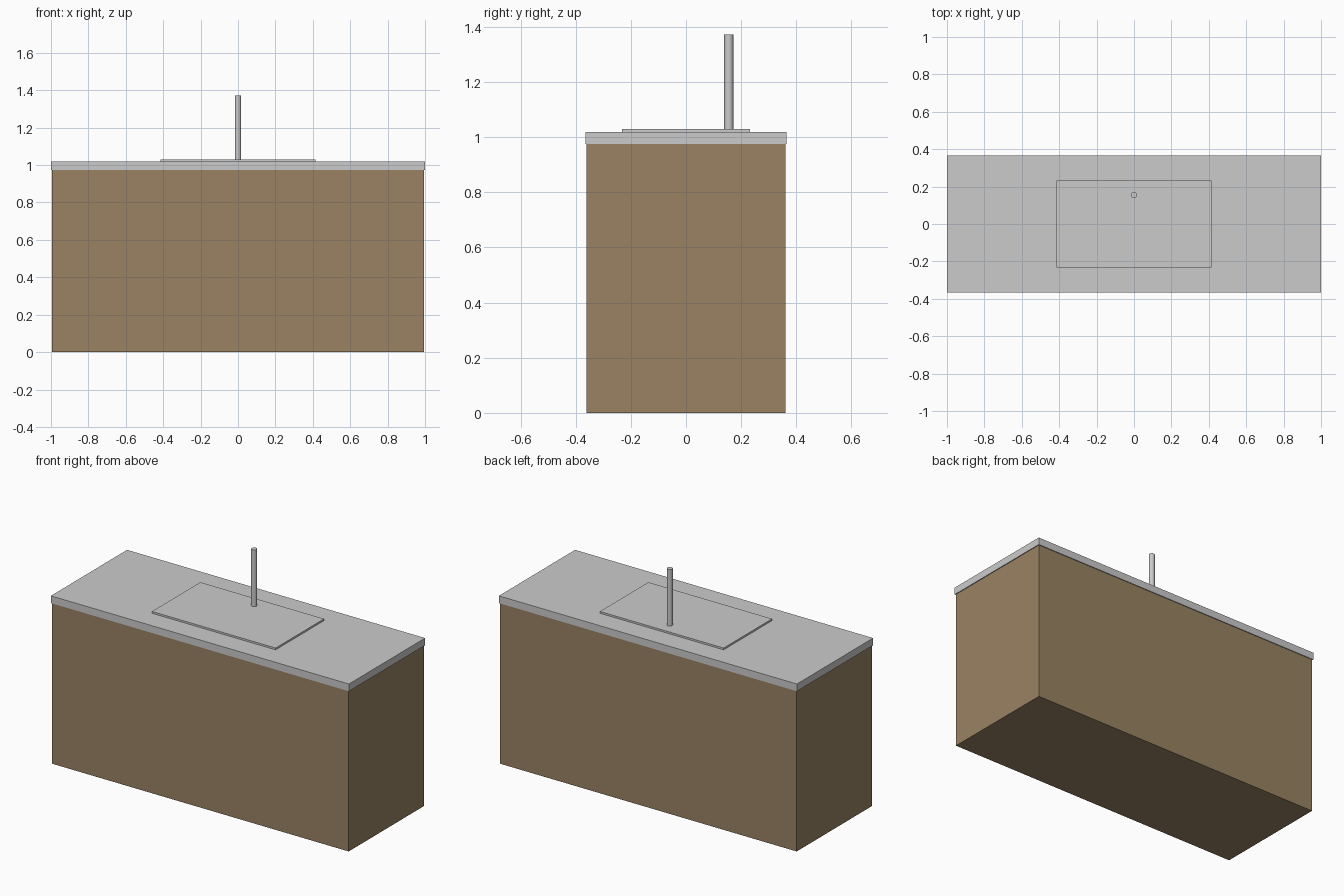
import bpy

if "Cube" in bpy.data.objects:
    bpy.data.objects.remove(bpy.data.objects["Cube"])

wood = bpy.data.materials.new("wood")
wood.diffuse_color = (0.32, 0.225, 0.125, 1)
wood.use_nodes = True
wood.node_tree.nodes["Principled BSDF"].inputs["Base Color"].default_value = wood.diffuse_color


def box(name, width, depth, z0, z1, mat=None):
    bpy.ops.mesh.primitive_cube_add(size=1, location=(0, 0, (z0 + z1) / 2))
    ob = bpy.context.object
    ob.name = name
    ob.scale = (width, depth, z1 - z0)
    bpy.ops.object.transform_apply(location=False, rotation=False, scale=True)
    if mat:
        ob.data.materials.append(mat)
    return ob


# Wooden cabinet body
box("cabinet", 1.99, 0.72, 0, 0.975, wood)
# Worktop with a slight overhang
box("countertop", 2.0, 0.73, 0.975, 1.019)
# Raised sink panel
box("sink", 0.83, 0.464, 1.019, 1.03)

# Upright tap
z0, z1 = 1.03, 1.373
bpy.ops.mesh.primitive_cylinder_add(vertices=16, radius=0.0166, depth=z1 - z0,
                                    location=(0, 0.155, (z0 + z1) / 2))
bpy.context.object.name = "tap"
bpy.ops.object.shade_smooth_by_angle()
